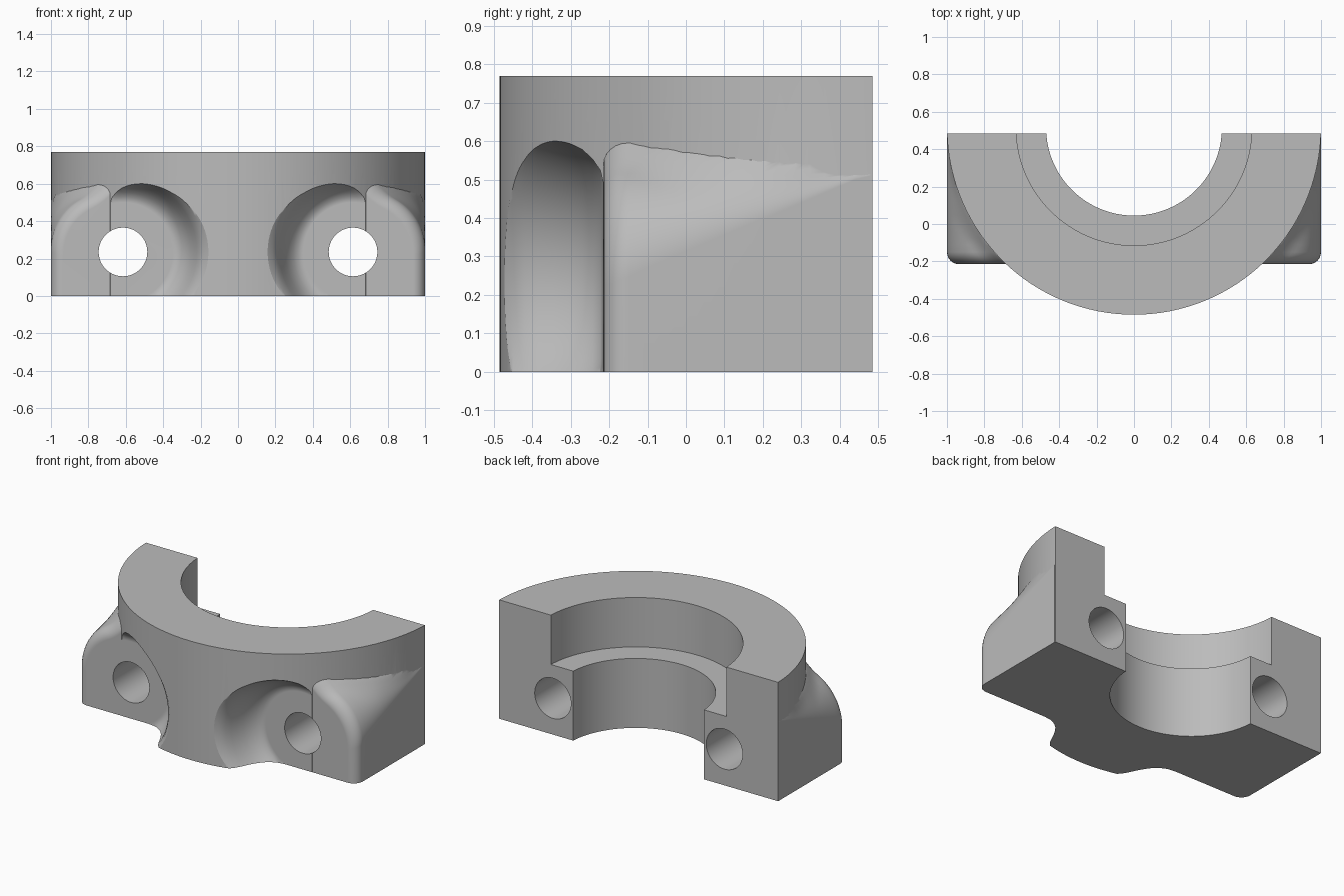
import bpy, bmesh
from math import sin, cos, pi, sqrt, radians
from mathutils import Matrix

old = bpy.data.objects.get("Cube")
if old:
    bpy.data.objects.remove(old, do_unlink=True)

AXIS_Y = 0.515          # centre of the ring, just behind the split face
BACK, FRONT, HEIGHT = 0.485, -0.215, 0.77
HOLE_X, HOLE_Z, HOLE_R = 0.615, 0.235, 0.13

metal = bpy.data.materials.new("grey metal")
metal.use_nodes = True
GREY = (0.5, 0.5, 0.5, 1)
metal.diffuse_color = GREY
metal.node_tree.nodes["Principled BSDF"].inputs["Base Color"].default_value = GREY


def finish(name, bm):
    bmesh.ops.recalc_face_normals(bm, faces=bm.faces)
    mesh = bpy.data.meshes.new(name)
    bm.to_mesh(mesh)
    bm.free()
    mesh.materials.append(metal)
    ob = bpy.data.objects.new(name, mesh)
    bpy.context.collection.objects.link(ob)
    return ob


def loft(name, sections):
    """Skin a list of equal-length closed sections and cap both ends."""
    bm = bmesh.new()
    rings = [[bm.verts.new(p) for p in s] for s in sections]
    n = len(rings[0])
    for a, b in zip(rings, rings[1:]):
        for i in range(n):
            j = (i + 1) % n
            bm.faces.new((a[i], a[j], b[j], b[i]))
    bm.faces.new(rings[0])
    bm.faces.new(rings[-1])
    return finish(name, bm)


def turned(name, profile, steps, place):
    """Stack circles from (radius, height) pairs, then place the solid."""
    return loft(name, [[place @ Matrix.Translation((r * cos(2 * pi * k / steps),
                        r * sin(2 * pi * k / steps), h)).translation
                        for k in range(steps)] for r, h in profile])


def box(name, lo, hi):
    xs, ys = (lo[0], hi[0], hi[0], lo[0]), (lo[1], lo[1], hi[1], hi[1])
    return loft(name, [[(x, y, z) for x, y in zip(xs, ys)] for z in (lo[2], hi[2])])


def combine(target, tool, operation):
    mod = target.modifiers.new(operation.lower(), "BOOLEAN")
    mod.operation, mod.object, mod.solver = operation, tool, "EXACT"
    bpy.context.view_layer.objects.active = target
    bpy.ops.object.modifier_apply(modifier=mod.name)
    bpy.data.objects.remove(tool, do_unlink=True)


def lug_section(side, y, inset):
    """Cross-section of a lug: the corner radius grows towards the front."""
    t = (BACK - y) / (BACK - FRONT)
    right = 1 - inset
    top = 0.52 + 0.04 * t - inset
    r = max(0.01, 0.34 * t - inset)
    wall = min(0.98, sqrt(1 - (AXIS_Y - y) ** 2))
    width = min(0.1, right - wall)
    start = wall - 0.06
    pts = [(start, -0.1)]
    for k in range(25):
        x = start + (right - start) * sin(k / 24 * pi / 2)
        dx = max(0, x - (right - r))
        z = top - r + sqrt(max(0, r * r - dx * dx))
        # blend up into the ring wall
        u = min(1, max(0, (x - wall) / width))
        pts.append((x, z + 0.045 * (1 - u) ** 2))
    pts.append((right, -0.1))
    return [(side * x, y, z) for x, z in pts]


# Half ring body
ring_place = Matrix.Translation((0, AXIS_Y, 0))
body = turned("bearing_cap", [(1, -0.05), (1, 0.8)], 160, ring_place)

# Flared pockets in front of each bolt hole
pocket = [(0.265, FRONT - 0.0005), (0.295, -0.223), (0.32, -0.243), (0.343, -0.27),
          (0.362, -0.305), (0.38, -0.345), (0.395, -0.385), (0.41, -0.42),
          (0.43, -0.45), (0.46, -0.475), (0.52, -0.51), (0.52, -0.6)]
for side in (-1, 1):
    along_y = Matrix.Translation((side * HOLE_X, 0, HOLE_Z)) @ Matrix.Rotation(radians(90), 4, "X")
    cutter = turned("pocket_cutter", [(r, -y) for r, y in pocket], 96, along_y)
    combine(body, cutter, "DIFFERENCE")

# Lugs with rounded front edges
ROUND = 0.065
for side in (-1, 1):
    stations = [(0.48 - k * (0.48 - FRONT - ROUND) / 16, 0) for k in range(17)]
    for k in range(1, 7):
        a = k / 6 * pi / 2
        stations.append((FRONT + ROUND - ROUND * sin(a), ROUND * (1 - cos(a))))
    combine(body, loft("lug", [lug_section(side, y, d) for y, d in stations]), "UNION")

# Stepped bore
bore = turned("bore_cutter", [(0.47, -0.3), (0.47, 0.45), (0.63, 0.45), (0.63, 1)],
              128, ring_place)
combine(body, bore, "DIFFERENCE")

# Bolt holes
for side in (-1, 1):
    along_y = Matrix.Translation((side * HOLE_X, 0, HOLE_Z)) @ Matrix.Rotation(radians(90), 4, "X")
    combine(body, turned("hole_cutter", [(HOLE_R, -1), (HOLE_R, 1)], 64, along_y), "DIFFERENCE")

# Trim to the split face, base and top
combine(body, box("trim_block", (-2, -2, 0), (2, BACK, HEIGHT)), "INTERSECT")

bpy.ops.object.select_all(action="DESELECT")
body.select_set(True)
bpy.context.view_layer.objects.active = body
bpy.ops.object.shade_smooth_by_angle(angle=radians(28))
weighted = body.modifiers.new("weighted_normals", "WEIGHTED_NORMAL")
weighted.keep_sharp = True
